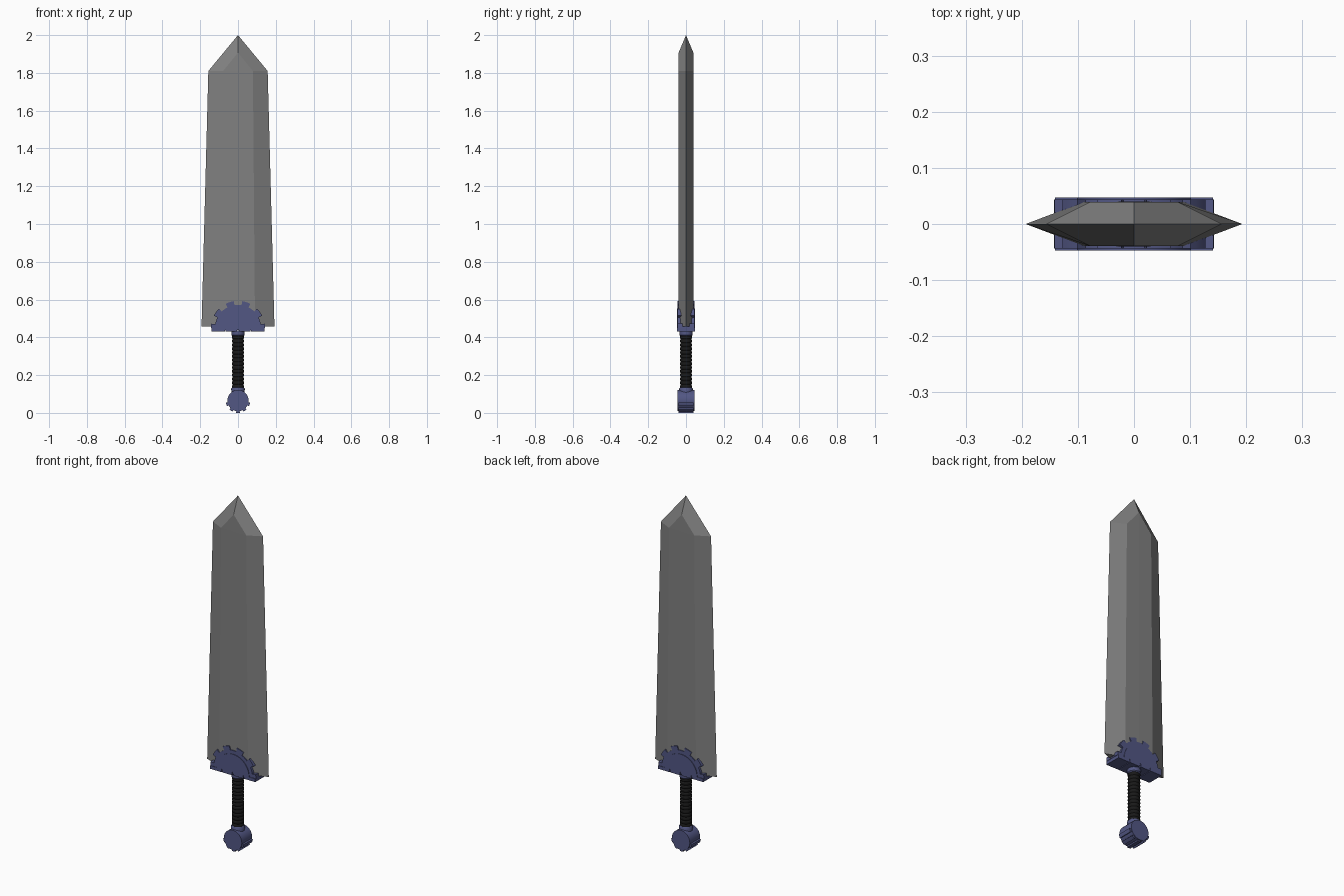
import bpy, bmesh, math

if "Cube" in bpy.data.objects:
    bpy.data.objects.remove(bpy.data.objects["Cube"])


def paint(name, rgb):
    m = bpy.data.materials.new(name)
    m.diffuse_color = (*rgb, 1)
    m.use_nodes = True
    m.node_tree.nodes["Principled BSDF"].inputs["Base Color"].default_value = m.diffuse_color
    return m


STEEL = paint("steel", (0.22, 0.22, 0.22))
BLUE = paint("blue_metal", (0.085, 0.095, 0.23))
BLACK = paint("black_leather", (0.01, 0.01, 0.01))


def finish(bm, name, mat, smooth=None):
    bmesh.ops.recalc_face_normals(bm, faces=bm.faces)
    me = bpy.data.meshes.new(name)
    bm.to_mesh(me)
    bm.free()
    me.materials.append(mat)
    ob = bpy.data.objects.new(name, me)
    bpy.context.collection.objects.link(ob)
    if smooth:
        bpy.ops.object.select_all(action='DESELECT')
        ob.select_set(True)
        bpy.context.view_layer.objects.active = ob
        bpy.ops.object.shade_smooth_by_angle(angle=math.radians(smooth))
    return ob


def prism(name, outline, depth, mat, smooth=None):
    """Extrude an x-z outline evenly to both sides of y = 0."""
    bm = bmesh.new()
    face = bm.faces.new([bm.verts.new((x, -depth, z)) for x, z in outline])
    ext = bmesh.ops.extrude_face_region(bm, geom=[face])
    for v in ext["geom"]:
        if isinstance(v, bmesh.types.BMVert):
            v.co.y = depth
    return finish(bm, name, mat, smooth)


def lathe(name, profile, mat, sides=16, smooth=40):
    """Spin (radius, z) points around z, capped at both ends."""
    bm = bmesh.new()
    rings = [[bm.verts.new((r * math.cos(2 * math.pi * i / sides),
                            r * math.sin(2 * math.pi * i / sides), z))
              for i in range(sides)] for r, z in profile]
    for a, b in zip(rings, rings[1:]):
        for i in range(sides):
            j = (i + 1) % sides
            bm.faces.new((a[i], a[j], b[j], b[i]))
    bm.faces.new(rings[0])
    bm.faces.new(rings[-1])
    return finish(bm, name, mat, smooth)


def arc(cz, r, start, end, n):
    return [(r * math.cos(math.radians(start + (end - start) * i / n)),
             cz + r * math.sin(math.radians(start + (end - start) * i / n)))
            for i in range(n + 1)]


def toothed(cz, root, tip, centres, half, start, end):
    """Arc outline with a tooth at each centre angle."""
    pts, a = [], start
    for c in centres:
        lo, hi = max(c - half, start), min(c + half, end)
        if lo > a:
            pts += arc(cz, root, a, lo, 4)
        pts += arc(cz, tip, lo, hi, 3)
        a = hi
    if end > a:
        pts += arc(cz, root, a, end, 16)[:-1 if end - start >= 360 else None]
    return pts


# Blade: two hexagonal sections, bevelled point
bm = bmesh.new()
rings = []
for z, edge, flat in ((0.457, 0.193, 0.09), (1.81, 0.157, 0.079)):
    rings.append([bm.verts.new((x, y, z)) for x, y in (
        (edge, 0), (flat, 0.039), (0, 0.04), (-flat, 0.039),
        (-edge, 0), (-flat, -0.039), (0, -0.04), (flat, -0.039))])
base, top = rings
for i in range(8):
    j = (i + 1) % 8
    bm.faces.new((base[i], base[j], top[j], top[i]))
bm.faces.new(base)
tip = bm.verts.new((0, 0, 2))
for s, k in ((1, 0), (-1, 4)):
    ridge = bm.verts.new((0, 0.039 * s, 1.907))
    e0, f0, mid, f1, e1 = [top[(k + i) % 8] for i in range(5)]
    for f in ((f0, mid, ridge), (mid, f1, ridge),
              (e0, f0, ridge, tip), (f1, e1, tip, ridge)):
        bm.faces.new(f)
finish(bm, "blade", STEEL)

# Guard: half gear with raised half disc and a base bar
CZ = 0.45
prism("guard_gear", toothed(CZ, 0.122, 0.143, range(0, 181, 36), 9, 0, 180), 0.044, BLUE, 25)
prism("guard_disc", arc(CZ, 0.102, 0, 180, 20), 0.047, BLUE, 25)
prism("guard_base", [(-0.12, 0.44), (0.12, 0.44), (0.12, CZ), (-0.12, CZ)], 0.044, BLUE)
for s in (-1, 1):
    for x, w in ((0.035, 0.03), (0.105, 0.036)):
        prism("guard_foot", [(s * x - w, 0.432), (s * x + w, 0.432),
                             (s * x + w, CZ), (s * x - w, CZ)], 0.047, BLUE)

# Grip: wrapped leather bands between two collars
bands = 14
wrap = []
for i in range(bands):
    z = 0.13 + 0.28 * i / bands
    wrap += [(0.028, z), (0.0315, z + 0.006), (0.0315, z + 0.014)]
lathe("grip", wrap + [(0.028, 0.41)], BLACK, 16, 25)
lathe("upper_collar", [(0.028, 0.405), (0.035, 0.412), (0.035, 0.436)], BLUE)
lathe("lower_collar", [(0.035, 0.105), (0.036, 0.128), (0.03, 0.137)], BLUE)

# Pommel: disc facing forward, teeth on its lower half
prism("pommel_disc", arc(0.065, 0.056, 0, 360, 32)[:-1], 0.046, BLUE, 30)
prism("pommel_teeth", toothed(0.065, 0.054, 0.0652, [198, 234, 270, 306, 342], 9, 180, 360 + 0), 0.041, BLUE, 25)
